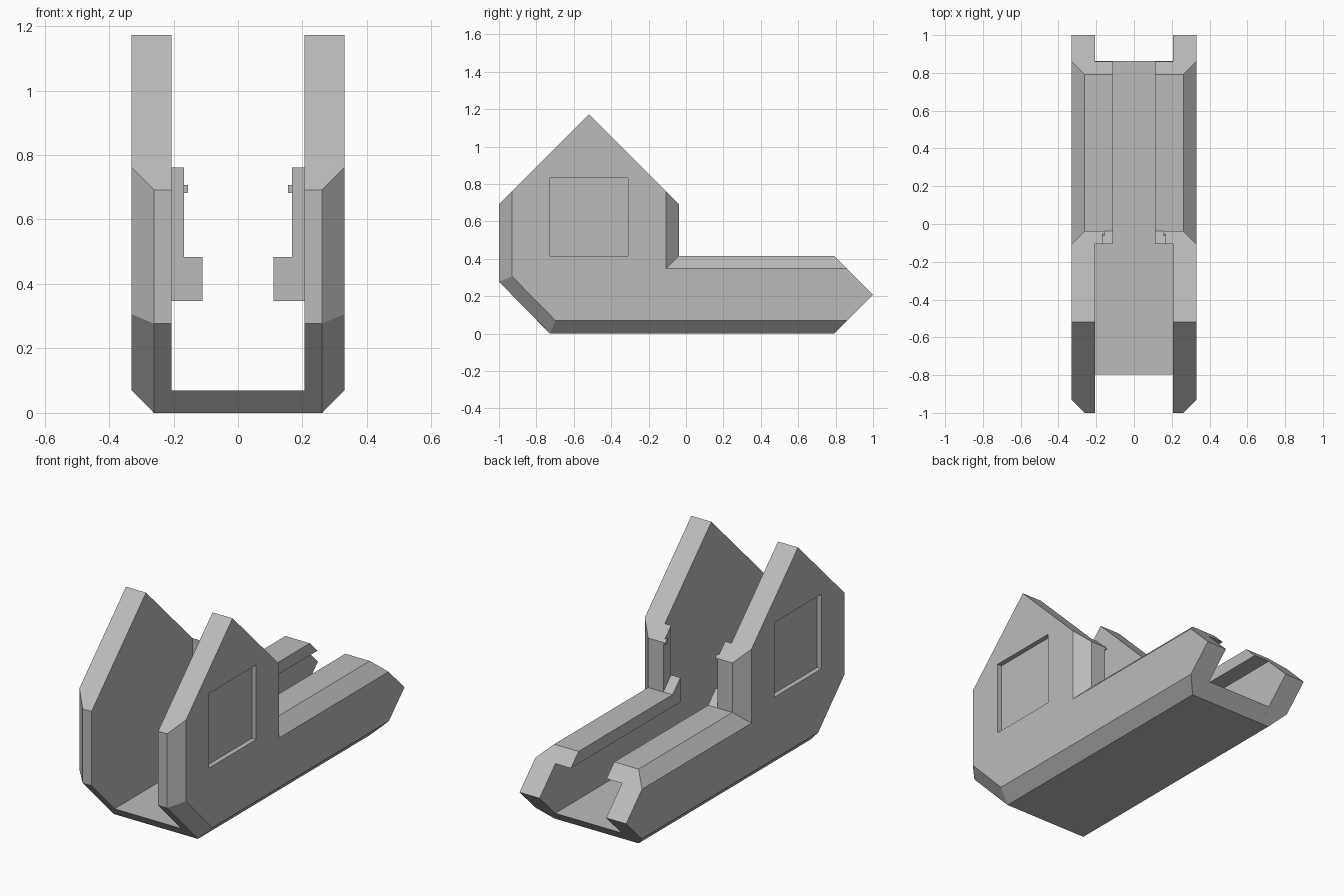
import bpy, bmesh

cube = bpy.data.objects.get("Cube")
if cube:
    bpy.data.objects.remove(cube, do_unlink=True)

grey = bpy.data.materials.new("plain grey")
grey.use_nodes = True
grey.diffuse_color = (0.5, 0.5, 0.5, 1)
grey.node_tree.nodes["Principled BSDF"].inputs["Base Color"].default_value = (0.5, 0.5, 0.5, 1)

INNER, BEVEL, OUTER = 0.206, 0.261, 0.33   # wall planes in x


def loft(name, sections, mirror=True):
    """Join matching (y, z) outlines placed at successive x positions."""
    bm = bmesh.new()
    loops = [[bm.verts.new((x, y, z)) for y, z in pts] for x, pts in sections]
    for a, b in zip(loops, loops[1:]):
        for i in range(len(a)):
            j = (i + 1) % len(a)
            bm.faces.new((a[i], a[j], b[j], b[i]))
    bm.faces.new(loops[0])
    bm.faces.new(loops[-1])
    bmesh.ops.recalc_face_normals(bm, faces=bm.faces)
    mesh = bpy.data.meshes.new(name)
    bm.to_mesh(mesh)
    bm.free()
    mesh.materials.append(grey)
    ob = bpy.data.objects.new(name, mesh)
    bpy.context.collection.objects.link(ob)
    if mirror:
        ob.modifiers.new("mirror", 'MIRROR').use_mirror_merge = False
    return ob


def prism(name, x0, x1, pts, mirror=True):
    return loft(name, [(x0, pts), (x1, pts)], mirror)


def box(y0, y1, z0, z1):
    return [(y0, z0), (y1, z0), (y1, z1), (y0, z1)]


# Side walls: full outline inside, drawn in on the chamfered outer face
full = [(-0.727, 0), (-1, 0.277), (-1, 0.692), (-0.519, 1.173), (-0.038, 0.692),
        (-0.038, 0.415), (0.792, 0.415), (1, 0.207), (0.792, 0)]
drawn_in = [(-0.698, 0.07), (-0.93, 0.306), (-0.93, 0.762), (-0.519, 1.173), (-0.107, 0.761),
            (-0.107, 0.347), (0.86, 0.347), (1, 0.207), (0.862, 0.07)]
walls = loft("side_walls", [(INNER, full), (BEVEL, full), (OUTER, drawn_in)], mirror=False)

# Square recess cut into each outer face
cutter = prism("recess_cutter", OUTER - 0.027, OUTER + 0.1, box(-0.727, -0.311, 0.415, 0.832), False)
cut = walls.modifiers.new("recess", 'BOOLEAN')
cut.operation, cut.solver, cut.object = 'DIFFERENCE', 'EXACT', cutter
walls.modifiers.new("mirror", 'MIRROR').use_mirror_merge = False
graph = bpy.context.evaluated_depsgraph_get()
baked = bpy.data.meshes.new_from_object(walls.evaluated_get(graph))
walls.modifiers.clear()
walls.data = baked
bpy.data.objects.remove(cutter, do_unlink=True)

# Floor between the walls
prism("floor", -INNER, INNER, [(-0.727, 0), (-0.797, 0.07), (0.862, 0.07), (0.792, 0)], False)

# Overhanging rail lips with a raised front stop
prism("rail_lips", 0.11, INNER, [(-0.107, 0.347), (-0.107, 0.484), (-0.038, 0.415),
                                 (0.792, 0.415), (0.86, 0.347)])

# Narrow door posts and their small catches
prism("door_posts", 0.167, INNER, [(-0.107, 0.4), (-0.107, 0.761), (-0.038, 0.692), (-0.038, 0.4)])
prism("post_catches", 0.155, 0.167, [(-0.063, 0.682), (-0.063, 0.707), (-0.053, 0.707), (-0.038, 0.692), (-0.038, 0.682)])
